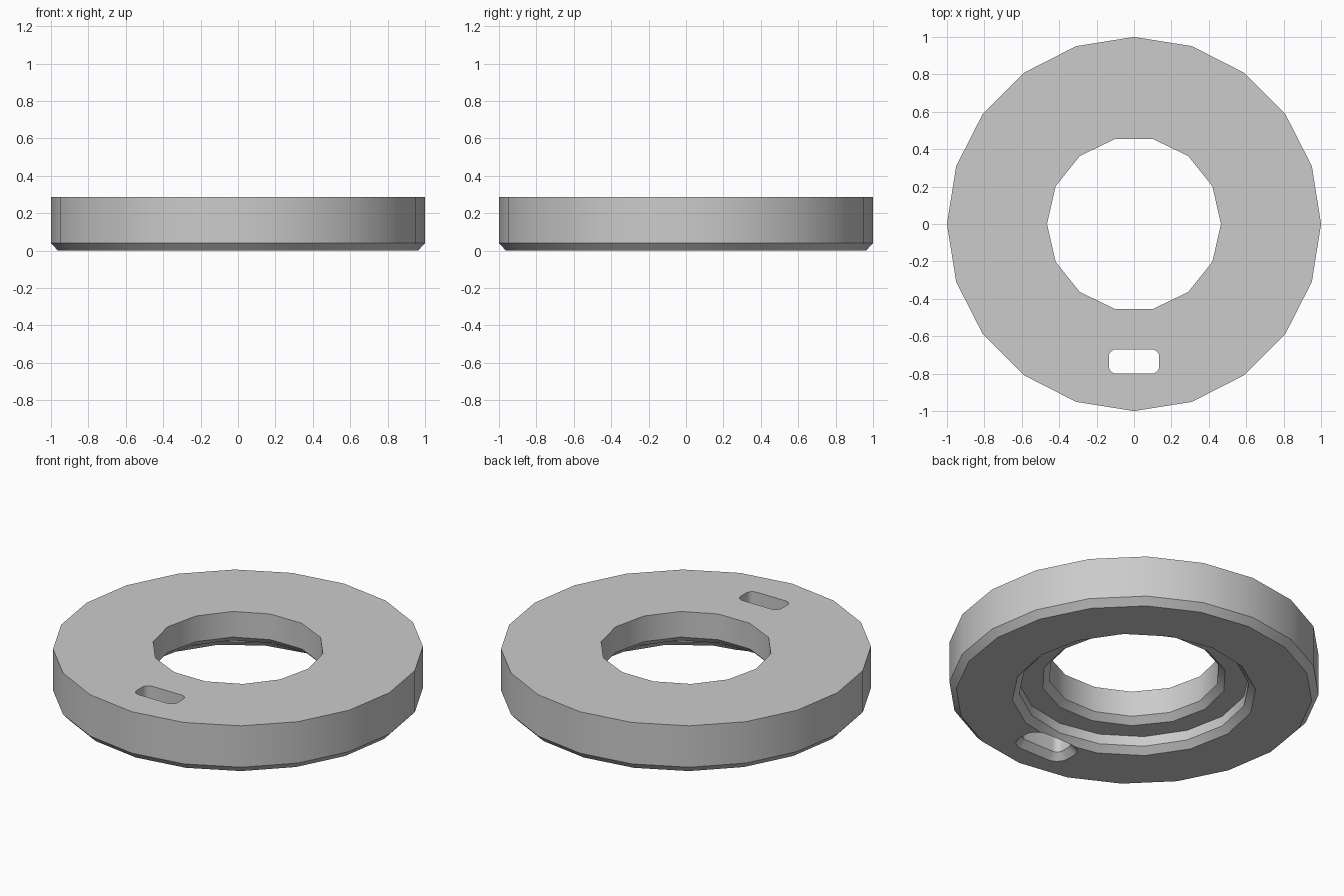
import bpy, bmesh
from math import sin, cos, pi, radians

cube = bpy.data.objects.get("Cube")
if cube:
    bpy.data.objects.remove(cube, do_unlink=True)

HEIGHT = 0.287
CHAMFER = 0.037
LEDGE = 0.097      # depth of the recess under the ring
OVER = 0.02        # how far cutters run past the surfaces

grey = bpy.data.materials.new("plain grey")
grey.use_nodes = True
grey.diffuse_color = (0.6, 0.6, 0.6, 1)
grey.node_tree.nodes["Principled BSDF"].inputs["Base Color"].default_value = (0.6, 0.6, 0.6, 1)


def polygon(radius, sides):
    return [(radius * cos(2 * pi * i / sides), radius * sin(2 * pi * i / sides))
            for i in range(sides)]


def rounded_slot(grow):
    """Outline of the slot, enlarged evenly by grow."""
    r, points = 0.04 + grow, []
    for k, (sx, sy) in enumerate([(1, 1), (-1, 1), (-1, -1), (1, -1)]):
        for step in range(6):
            a = pi / 2 * (k + step / 5)
            points.append((sx * 0.095 + r * cos(a), -0.735 + sy * 0.025 + r * sin(a)))
    return points


def loft(name, sections):
    """Closed solid through a stack of (z, outline) sections."""
    bm = bmesh.new()
    rings = [[bm.verts.new((x, y, z)) for x, y in outline] for z, outline in sections]
    n = len(rings[0])
    for low, high in zip(rings, rings[1:]):
        for i in range(n):
            j = (i + 1) % n
            bm.faces.new((low[i], low[j], high[j], high[i]))
    bm.faces.new(rings[0][::-1])
    bm.faces.new(rings[-1])
    mesh = bpy.data.meshes.new(name)
    bm.to_mesh(mesh)
    bm.free()
    mesh.materials.append(grey)
    obj = bpy.data.objects.new(name, mesh)
    bpy.context.collection.objects.link(obj)
    return obj


def chamfered_cutter(name, outline, base, top):
    """Cutter that flares out by the chamfer at its lower mouth."""
    return loft(name, [(base - OVER, outline(CHAMFER + OVER)),
                       (base + CHAMFER, outline(0)),
                       (top, outline(0))])


# Ring body with a chamfered lower rim
ring = loft("ring_body", [(0, polygon(1 - CHAMFER, 20)),
                          (CHAMFER + 0.003, polygon(1, 20)),
                          (HEIGHT, polygon(1, 20))])

# Underside recess, central bore and slot
cutters = [
    chamfered_cutter("recess_cutter", lambda g: polygon(0.623 + g, 16), 0, LEDGE),
    chamfered_cutter("bore_cutter", lambda g: polygon(0.465 + g, 14), LEDGE, HEIGHT + OVER),
    chamfered_cutter("slot_cutter", rounded_slot, 0, HEIGHT + OVER),
]

bpy.ops.object.select_all(action='DESELECT')
ring.select_set(True)
bpy.context.view_layer.objects.active = ring
for cutter in cutters:
    cutter.hide_render = True
    cut = ring.modifiers.new(cutter.name, 'BOOLEAN')
    cut.operation = 'DIFFERENCE'
    cut.solver = 'EXACT'
    cut.object = cutter
    bpy.ops.object.modifier_apply(modifier=cut.name)
    bpy.data.objects.remove(cutter, do_unlink=True)

bpy.ops.object.shade_smooth_by_angle(angle=radians(30))
